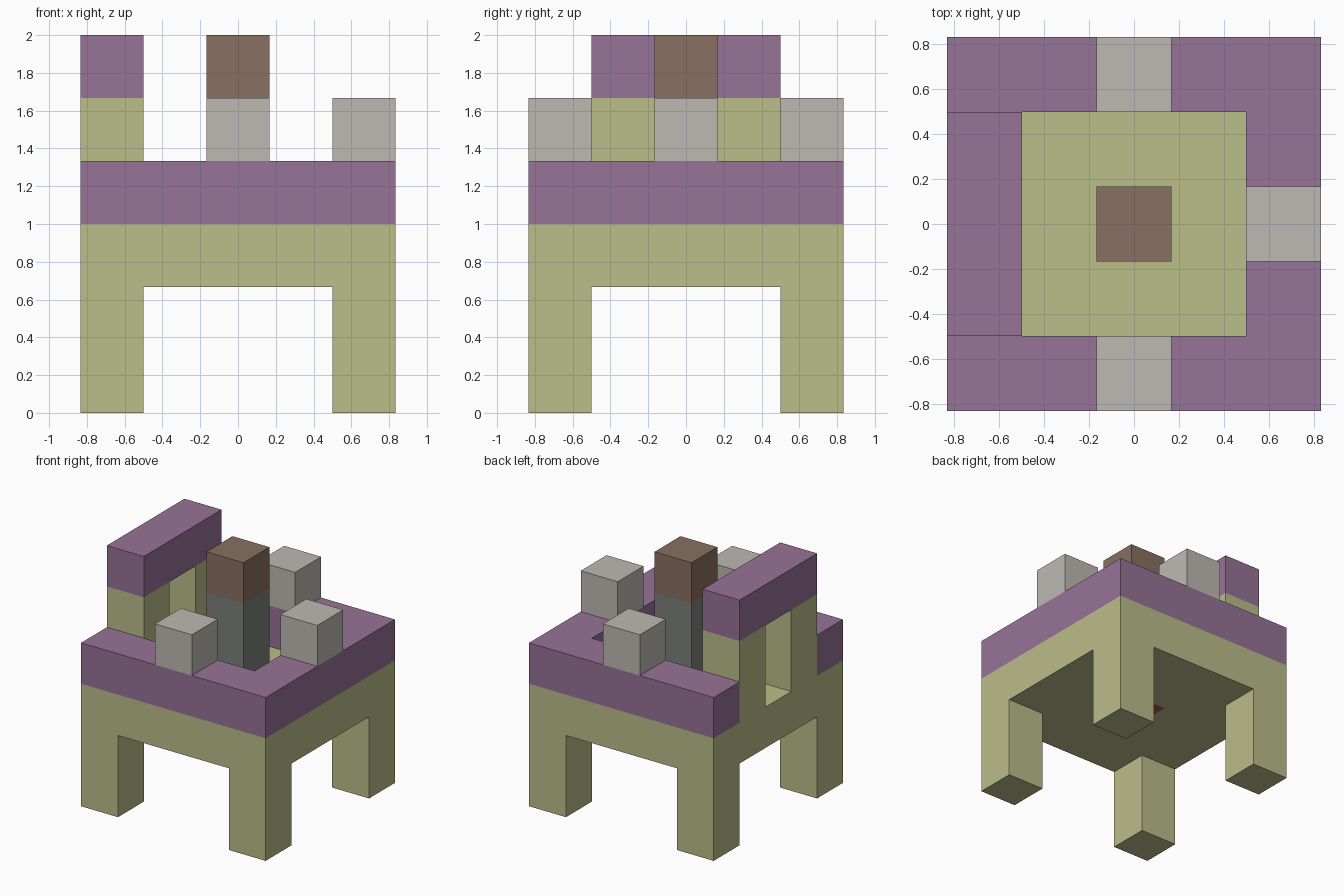
import bpy
import bmesh
from itertools import product
from mathutils import Vector

UNIT = 1 / 3  # edge of one block

cube = bpy.data.objects.get("Cube")
if cube:
    bpy.data.objects.remove(cube, do_unlink=True)


def linear(c):
    c /= 255
    return c / 12.92 if c <= 0.04045 else ((c + 0.055) / 1.055) ** 2.4


def make_material(name, r, g, b):
    mat = bpy.data.materials.new(name)
    colour = (linear(r), linear(g), linear(b), 1)
    mat.use_nodes = True
    mat.diffuse_color = colour
    bsdf = next(n for n in mat.node_tree.nodes if n.type == "BSDF_PRINCIPLED")
    bsdf.inputs["Base Color"].default_value = colour
    bsdf.inputs["Roughness"].default_value = 0.9
    return mat


def blocks(name, mat, cells):
    """One closed mesh from unit blocks, without the walls between them."""
    cells = set(cells)
    bm = bmesh.new()
    for cell in cells:
        centre = Vector((cell[0], cell[1], cell[2] + 0.5))
        for axis, sign in product(range(3), (-1, 1)):
            step = [0, 0, 0]
            step[axis] = sign
            if tuple(a + b for a, b in zip(cell, step)) in cells:
                continue
            n = Vector(step) / 2
            u = Vector((n.y, n.z, n.x))
            v = n.cross(u).normalized() / 2
            corners = (-u - v, u - v, u + v, v - u)
            bm.faces.new([bm.verts.new((centre + n + c) * UNIT) for c in corners])
    bmesh.ops.remove_doubles(bm, verts=bm.verts, dist=0.001)
    bmesh.ops.recalc_face_normals(bm, faces=bm.faces)
    mesh = bpy.data.meshes.new(name)
    bm.to_mesh(mesh)
    bm.free()
    mesh.materials.append(mat)
    obj = bpy.data.objects.new(name, mesh)
    bpy.context.collection.objects.link(obj)
    return obj


olive = make_material("pale olive", 187, 189, 138)
purple = make_material("dusty purple", 151, 115, 151)
light_grey = make_material("warm light grey", 190, 186, 180)
dark_grey = make_material("dark grey", 124, 128, 124)
brown = make_material("brown", 137, 112, 97)
rust = make_material("rust red", 180, 85, 62)

square = list(product(range(-2, 3), repeat=2))

# Four legs and the slab around the core
legs = [(x, y, z) for x, y in product((-2, 2), repeat=2) for z in (0, 1)]
slab = [(x, y, 2) for x, y in square if (x, y) != (0, 0)]
blocks("legs_and_slab", olive, legs + slab)

# Raised rim, open where the side arch stands
rim = [(x, y, 3) for x, y in square
       if max(abs(x), abs(y)) == 2 and not (x == -2 and abs(y) < 2)]
blocks("rim", purple, rim)

# Side arch: two posts and a beam
for side, y in (("front", -1), ("back", 1)):
    blocks(side + "_arch_post", olive, [(-2, y, 3), (-2, y, 4)])
blocks("arch_beam", purple, [(-2, y, 5) for y in (-1, 0, 1)])

# Single blocks on the other three sides of the rim
for side, x, y in (("front", 0, -2), ("left", 2, 0), ("back", 0, 2)):
    blocks(side + "_rim_block", light_grey, [(x, y, 4)])

# Central column
blocks("core", rust, [(0, 0, 2)])
blocks("column", dark_grey, [(0, 0, 3), (0, 0, 4)])
blocks("column_cap", brown, [(0, 0, 5)])
